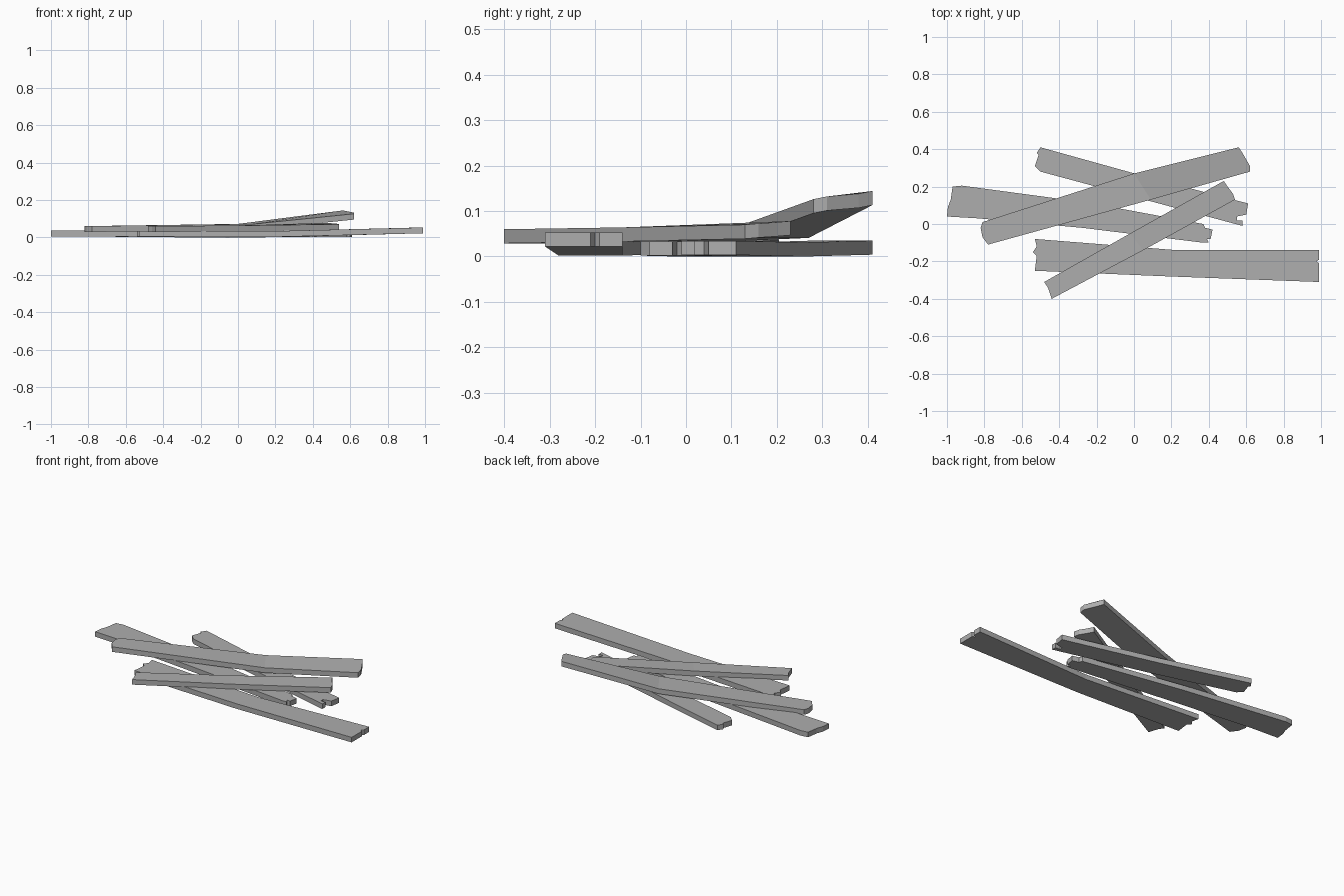
import bpy
import bmesh
from mathutils import Vector

cube = bpy.data.objects.get("Cube")
if cube:
    bpy.data.objects.remove(cube, do_unlink=True)

UNIT = 0.01          # plank outlines are written in hundredths
THICKNESS = 0.031

wood = bpy.data.materials.new("weathered grey wood")
wood.use_nodes = True
wood_colour = (0.42, 0.42, 0.42, 1.0)
wood.diffuse_color = wood_colour
wood.node_tree.nodes["Principled BSDF"].inputs["Base Color"].default_value = wood_colour


def raise_end(points, back_height, front_height):
    """Give a broken end its height, blended from its back corner to its front corner."""
    last = len(points) - 1
    return [Vector((x * UNIT, y * UNIT,
                    (back_height + (front_height - back_height) * i / last) * UNIT))
            for i, (x, y) in enumerate(points)]


def make_plank(name, left_end, bend, right_end, left_heights, bend_heights, right_heights):
    """Build a plank from two jagged ends and a bend line, all listed back to front."""
    left = raise_end(left_end, *left_heights)
    middle = raise_end(bend, *bend_heights)
    right = raise_end(right_end, *right_heights)
    drop = Vector((0, 0, -THICKNESS))

    bm = bmesh.new()

    def add_layer(offset):
        return [[bm.verts.new(p + offset) for p in row] for row in (left, middle, right)]

    top = add_layer(Vector())
    bottom = add_layer(drop)

    # Upper and lower faces, one on either side of the bend
    for a, m, b in (top, bottom):
        bm.faces.new(a + m[::-1])
        bm.faces.new(m + b[::-1])

    # Long edges and broken ends
    def outline(layer):
        a, m, b = layer
        return a + [m[-1]] + b[::-1] + [m[0]]

    upper, lower = outline(top), outline(bottom)
    for i in range(len(upper)):
        j = (i + 1) % len(upper)
        bm.faces.new((upper[i], upper[j], lower[j], lower[i]))

    bmesh.ops.recalc_face_normals(bm, faces=bm.faces)
    mesh = bpy.data.meshes.new(name)
    bm.to_mesh(mesh)
    bm.free()
    mesh.materials.append(wood)
    plank = bpy.data.objects.new(name, mesh)
    bpy.context.collection.objects.link(plank)
    return plank


# Bottom layer
make_plank(
    "left_lower_plank",
    left_end=[(-92, 20.5), (-97, 20), (-98, 13), (-99.5, 9), (-100, 4), (-83, 3)],
    bend=[(-25, 11.5), (-28, -2)],
    right_end=[(37, 0), (38, -2), (42, -3), (41, -8), (39, -8), (40, -10), (37, -10)],
    left_heights=(3.7, 3.7), bend_heights=(3.1, 3.1), right_heights=(3.3, 3.3))

make_plank(
    "back_lower_plank",
    left_end=[(-50, 41), (-52, 38), (-51, 37), (-53, 31), (-50, 28)],
    bend=[(4, 26), (2, 14)],
    right_end=[(53, 13), (61, 11), (60, 5), (55, 4), (55, 2), (58, 2), (58, -1)],
    left_heights=(3.5, 3.5), bend_heights=(3.1, 3.1), right_heights=(3.4, 3.4))

make_plank(
    "front_lower_plank",
    left_end=[(-53, -8), (-52, -12), (-54, -15), (-52, -17), (-53, -25)],
    bend=[(23, -14), (18, -28)],
    right_end=[(99, -14), (99, -19), (97.5, -20), (99, -21), (99, -31)],
    left_heights=(3.5, 3.5), bend_heights=(3.3, 3.3), right_heights=(5.3, 5.3))

# Upper layer
make_plank(
    "raised_upper_plank",
    left_end=[(-81, 1), (-82, -2), (-81, -7), (-78, -11)],
    bend=[(0, 27), (9, 13)],
    right_end=[(56, 41), (58, 38), (62, 31), (62, 28)],
    left_heights=(6, 6), bend_heights=(7.2, 7.2), right_heights=(14.4, 12.6))

make_plank(
    "crossing_upper_plank",
    left_end=[(-48, -31), (-46, -34), (-44, -40)],
    bend=[(-2, -5), (5, -14)],
    right_end=[(48, 23), (50, 20), (53, 16), (54, 13)],
    left_heights=(6, 6), bend_heights=(6.4, 6.4), right_heights=(7.8, 7))
